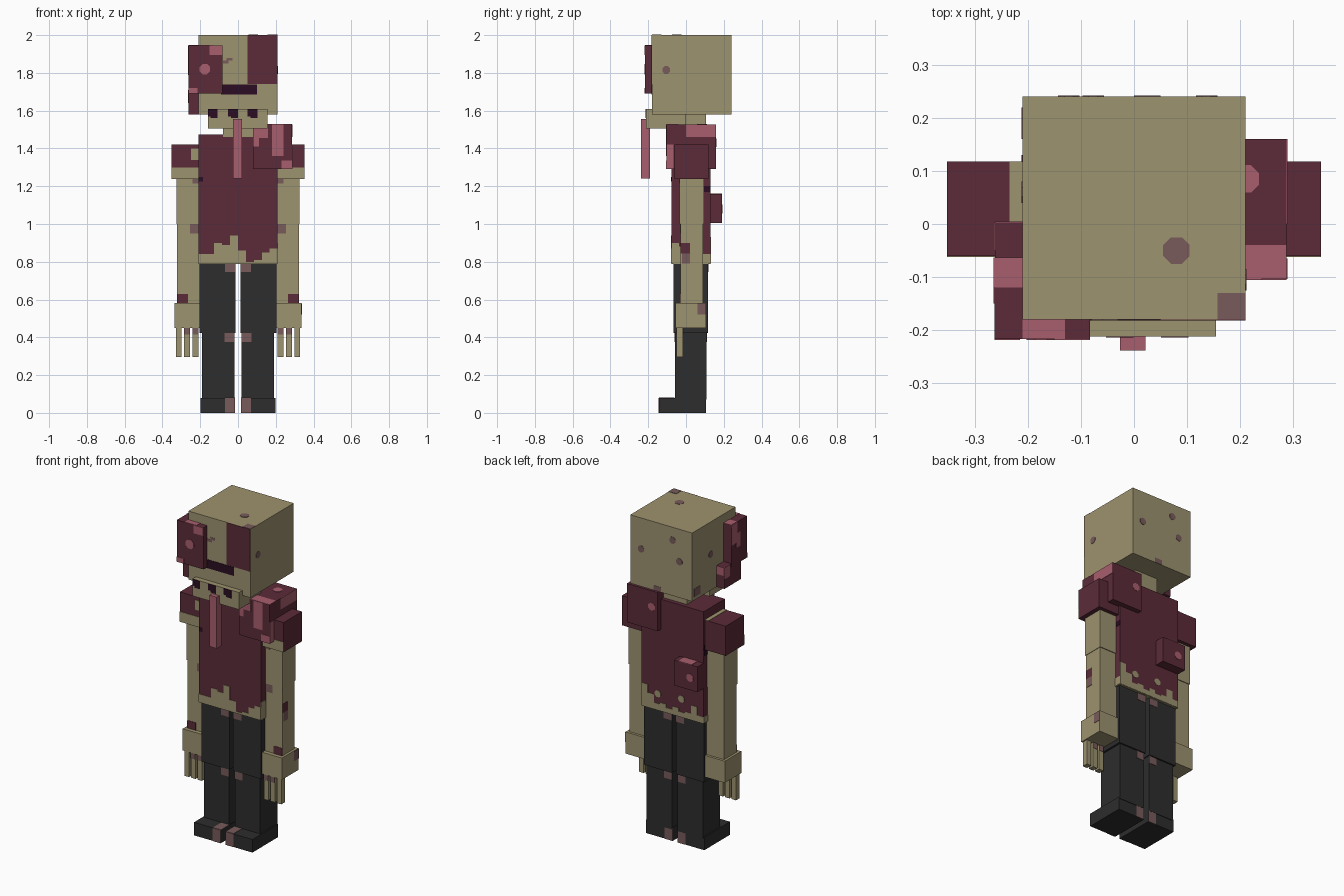
import bpy, bmesh, math
from mathutils import Vector

cube = bpy.data.objects.get("Cube")
if cube:
    bpy.data.objects.remove(cube, do_unlink=True)


# Materials
def material(name, rgb):
    lin = [(c / 255 / 12.92) if c < 11 else ((c / 255 + 0.055) / 1.055) ** 2.4 for c in rgb]
    mat = bpy.data.materials.new(name)
    mat.use_nodes = True
    mat.diffuse_color = (*lin, 1)
    bsdf = mat.node_tree.nodes["Principled BSDF"]
    bsdf.inputs["Base Color"].default_value = (*lin, 1)
    bsdf.inputs["Roughness"].default_value = 0.9
    return mat


skin = material("pale_olive_skin", (158, 147, 111))
maroon = material("maroon_flesh", (91, 43, 57))
pink = material("raw_pink", (169, 94, 109))
black = material("charcoal_trousers", (45, 45, 45))
dark = material("dark_wound", (43, 13, 35))
brown = material("bruise_brown", (120, 91, 91))

bounds = {}
THICK = 0.002


def add_mesh(name, bm, mat):
    mesh = bpy.data.meshes.new(name)
    bm.to_mesh(mesh)
    bm.free()
    mesh.materials.append(mat)
    obj = bpy.data.objects.new(name, mesh)
    bpy.context.collection.objects.link(obj)


def block(name, mat, lo, hi):
    bm = bmesh.new()
    bmesh.ops.create_cube(bm, size=1)
    lo, hi = Vector(lo), Vector(hi)
    for v in bm.verts:
        v.co = Vector([(lo[i] + hi[i]) / 2 + v.co[i] * (hi[i] - lo[i]) for i in range(3)])
    add_mesh(name, bm, mat)


def part(name, mat, x, y, z):
    """A body box that patches can later be attached to by name."""
    bounds[name] = (x, y, z)
    block(name, mat, *zip(x, y, z))


def pair(name, mat, x, y, z):
    part("left_" + name, mat, x, y, z)
    part("right_" + name, mat, (-x[1], -x[0]), y, z)


def face_plane(owner, face):
    axis = "xyz".index(face[1])
    plane = bounds[owner][axis][face[0] == "+"]
    return axis, plane, (1 if face[0] == "+" else -1)


def patch(owner, face, mat, u, v):
    """Thin rectangular plate on one face, clipped to that face."""
    axis, plane, sign = face_plane(owner, face)
    spans = iter((u, v))
    lo, hi = [], []
    for i in range(3):
        if i == axis:
            a, b = sorted((plane - sign * THICK, plane + sign * THICK))
        else:
            span, limit = next(spans), bounds[owner][i]
            a, b = max(span[0], limit[0]), min(span[1], limit[1])
        lo.append(a)
        hi.append(b)
    block(owner + "_patch", mat, lo, hi)


def patch_pair(owner, faces, mat, u, v):
    for face in faces:
        patch("left_" + owner, face, mat, u, v)
        patch("right_" + owner, face, mat, (-u[1], -u[0]), v)


def spot(owner, face, mat, u, v, r=0.022):
    """Thin octagonal plate on one face."""
    axis, plane, sign = face_plane(owner, face)
    bm = bmesh.new()
    bmesh.ops.create_cone(bm, cap_ends=True, segments=8, radius1=r, radius2=r, depth=2 * THICK)
    for vert in bm.verts:
        x, y, d = vert.co
        a = math.pi / 8
        flat = [u + x * math.cos(a) - y * math.sin(a), v + x * math.sin(a) + y * math.cos(a)]
        flat.insert(axis, plane + d)
        vert.co = flat
    bmesh.ops.recalc_face_normals(bm, faces=bm.faces)
    add_mesh(owner + "_spot", bm, mat)


def hem(owner, face, mat, tops):
    """Ragged lower edge made of equal columns."""
    axis = "xyz".index(face[1])
    a, b = bounds[owner][1 - axis]
    step = (b - a) / len(tops)
    for i, top in enumerate(tops):
        patch(owner, face, mat, (a + i * step, a + (i + 1) * step), (0, top))


FAR = (-9, 9)  # a span covering the whole face

# Head, jaw, neck and tongue
part("head", skin, (-.21, .21), (-.18, .24), (1.58, 2))
part("jaw", skin, (-.16, .155), (-.212, 0), (1.505, 1.61))
part("neck", skin, (-.08, .08), (-.08, .105), (1.46, 1.59))
part("tongue", pink, (-.026, .022), (-.238, -.19), (1.24, 1.555))
patch("head", "-y", maroon, (.05, 1), (1.74, 2))
patch("head", "-y", dark, (-.09, .1), (1.685, 1.738))
patch("head", "-y", brown, (-.08, -.05), (1.85, 1.865))
patch("head", "-y", brown, (-.06, -.03), (1.865, 1.88))
for x in (-.135, -.027, .077):
    patch("jaw", "-y", dark, (x - .026, x + .026), (1.57, 2))
    patch("jaw", "-y", dark, (x - .01, x + .026), (1.56, 1.57))
spot("head", "+x", brown, -.105, 1.815)
spot("head", "+z", brown, .08, -.05, .027)
patch("head", "+z", brown, (.157, 1), (-1, -.13))
for x, z in ((.137, 1.81), (-.077, 1.92), (-.123, 1.8)):
    spot("head", "+y", brown, x, z)
patch("head", "+y", brown, (0, .05), (1, 1.61))
spot("head", "-x", brown, .06, 1.8)
patch("head", "-x", brown, (.16, .22), (1.6, 1.65))

# Growths on the side of the head
part("head_growth", maroon, (-.263, -.083), (-.217, -.063), (1.69, 1.945))
part("cheek_growth", maroon, (-.262, -.205), (-.16, .003), (1.58, 1.71))
patch("head_growth", "-y", pink, (-.15, 0), (1.895, 2))
patch("head_growth", "-y", pink, (-1, -.215), (1, 1.72))
spot("head_growth", "-y", pink, -.175, 1.82, .03)
patch("head_growth", "+z", pink, (-.21, -.13), (-1, -.18))
patch("head_growth", "+z", pink, (-1, -.205), (-.12, 0))
patch("head_growth", "-x", pink, (-.12, 0), (1.82, 2))
patch("head_growth", "-x", pink, (-.15, -.11), (1.79, 1.88))
patch("cheek_growth", "-x", pink, (-.05, 1), (1.64, 2))
patch("cheek_growth", "+y", pink, FAR, (1.66, 2))

# Torso with ragged shirt hem
part("torso", maroon, (-.21, .21), (-.078, .13), (.79, 1.475))
hem("torso", "-y", skin, (.84, .84, .9, .89, .94, .86, .8, .81, .85, .87))
hem("torso", "+y", skin, (.83, .88, .83, .82, .84, .82, .84, .83, .88, .93))
hem("torso", "+x", skin, (.9, .88, .83, .83, .84))
hem("torso", "-x", skin, (.84, .83, .82, .85, .83))
patch("torso", "-z", skin, FAR, FAR)
for x, z in ((.1, .89), (-.06, .9)):
    spot("torso", "+y", skin, x, z)
patch("torso", "-y", dark, (-1, -.185), (1.225, 1.25))
patch("torso", "+x", dark, (.09, 1), (1.17, 1.2))
patch("torso", "-x", dark, (.09, 1), (1.2, 1.27))

# Growths on shoulder and back
part("shoulder_growth", maroon, (.08, .287), (-.104, .16), (1.29, 1.527))
patch("shoulder_growth", "-y", pink, (0, .16), (1.455, 2))
patch("shoulder_growth", "-y", pink, (.18, .24), (1.36, 2))
patch("shoulder_growth", "-y", pink, (0, .11), (1.41, 1.455))
patch("shoulder_growth", "-y", pink, (.23, 1), (1, 1.335))
patch("shoulder_growth", "+x", pink, (0, 1), (1.46, 2))
patch("shoulder_growth", "+x", pink, (-1, -.065), (1, 1.42))
patch("shoulder_growth", "+z", pink, FAR, (-1, -.04))
spot("shoulder_growth", "+z", pink, .21, .085, .028)
spot("shoulder_growth", "+y", pink, .12, 1.43, .025)
part("back_growth", maroon, (-.21, -.05), (.12, .19), (1.005, 1.16))
patch("back_growth", "+z", pink, (-.17, -.08), FAR)
spot("back_growth", "+y", pink, -.16, 1.08, .025)

# Sleeves, arms, hands and fingers
pair("sleeve", maroon, (.205, .352), (-.06, .118), (1.238, 1.42))
pair("upper_arm", skin, (.2, .325), (-.035, .095), (1, 1.3))
pair("forearm", skin, (.202, .322), (-.03, .09), (.57, 1))
pair("hand", skin, (.2, .337), (-.055, .105), (.45, .583))
patch_pair("sleeve", ["-y"], skin, FAR, (1, 1.3))
patch_pair("sleeve", ["-y"], skin, (0, .25), (1.34, 1.4))
patch_pair("sleeve", ["+z"], skin, (0, .235), FAR)
patch_pair("forearm", ["-y"], brown, (0, .255), (.95, 1))
patch_pair("upper_arm", ["-y"], brown, (0, .24), (1.215, 1.24))
patch_pair("forearm", ["-y"], maroon, (.265, 1), (.5, .63))
patch("left_forearm", "+x", maroon, (-1, .022), (.845, .9))
patch("left_forearm", "+x", brown, (-.02, .022), (.79, .845))
patch("left_hand", "+x", brown, (.06, 1), (.52, .58))
for i, label in enumerate(("inner", "middle", "outer")):
    x = .21 + i * .044
    finger = label + "_finger"
    pair(finger, skin, (x, x + .031), (-.05, -.015), (.295, .46))
    if label != "outer":
        patch_pair(finger, ["-y", "+y"], brown, FAR, (.415, .45))

# Legs and shoes
pair("thigh", black, (.013, .203), (-.065, .117), (.422, .792))
pair("shin", black, (.019, .191), (-.058, .108), (.07, .43))
pair("shoe", black, (.016, .198), (-.143, .105), (0, .08))
patch_pair("thigh", ["-y", "+y"], brown, (0, .07), (.745, 1))
patch_pair("shin", ["-y", "+y"], brown, (0, .072), (.375, .422))
patch_pair("shoe", ["-y", "+y"], brown, (0, .07), FAR)
patch_pair("shoe", ["+z"], brown, (0, .07), (-1, -.06))
